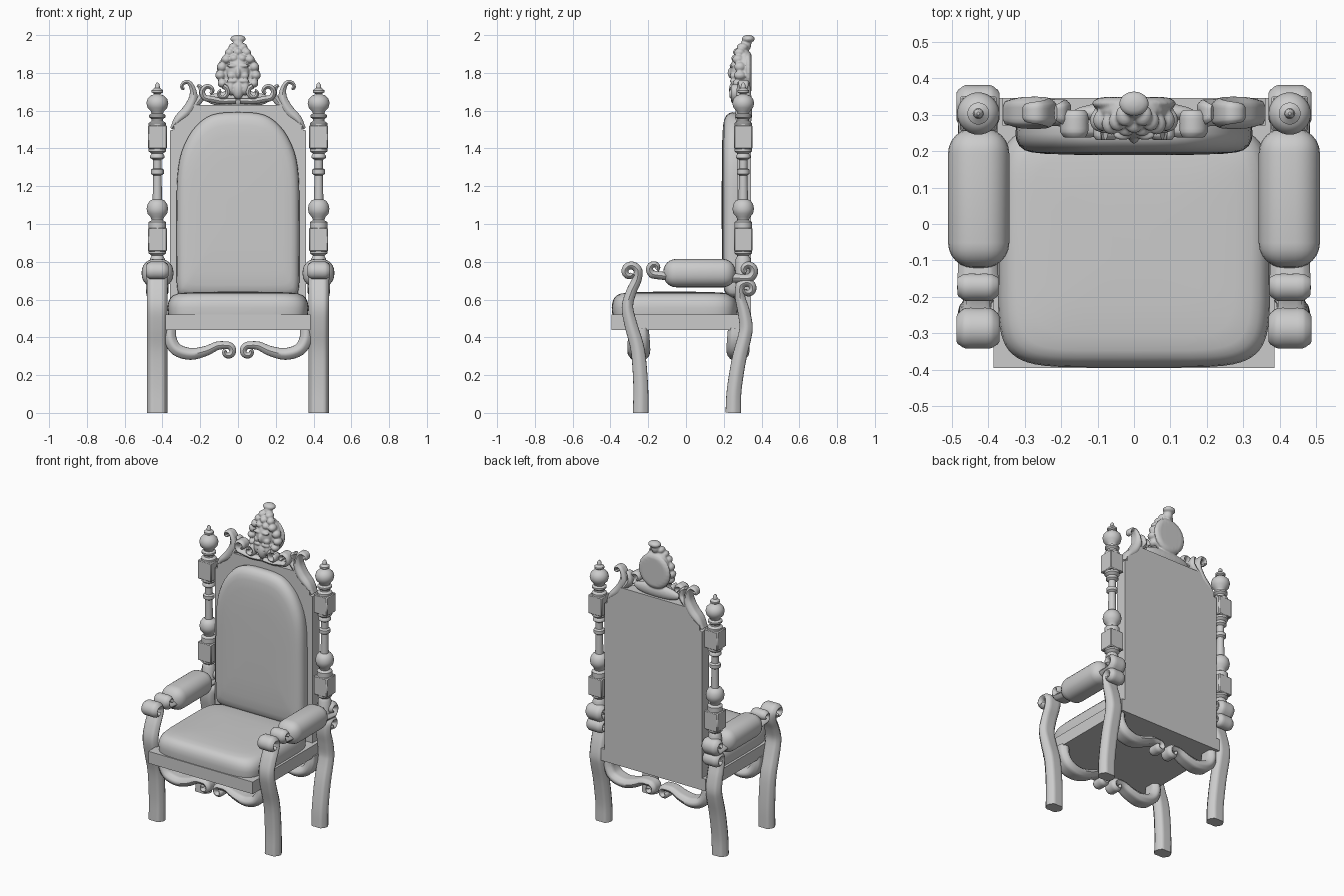
import bpy, bmesh
from math import sin, cos, pi, radians, copysign
from mathutils import Vector, Matrix


def finish(name, bm, mirror=False):
    bmesh.ops.recalc_face_normals(bm, faces=bm.faces)
    me = bpy.data.meshes.new(name)
    bm.to_mesh(me)
    bm.free()
    ob = bpy.data.objects.new(name, me)
    bpy.context.collection.objects.link(ob)
    if mirror:
        ob.modifiers.new("mirror", 'MIRROR').use_mirror_merge = False
    return ob


def loft(bm, rings, cap=True):
    """Skin a list of closed rings with quads and cap both ends."""
    rows = [[bm.verts.new(p) for p in r] for r in rings]
    n = len(rows[0])
    for a, b in zip(rows, rows[1:]):
        for i in range(n):
            bm.faces.new((a[i], a[(i + 1) % n], b[(i + 1) % n], b[i]))
    if cap:
        bm.faces.new(rows[0])
        bm.faces.new(rows[-1])


def smooth_path(pts, steps=4):
    """Catmull-Rom through tuples of any length."""
    p = [Vector(q) for q in pts]
    p = [p[0] * 2 - p[1]] + p + [p[-1] * 2 - p[-2]]
    out = []
    for a, b, c, d in zip(p, p[1:], p[2:], p[3:]):
        for k in range(steps):
            t = k / steps
            out.append(0.5 * (2 * b + (c - a) * t + (2 * a - 5 * b + 4 * c - d) * t * t
                              + (3 * b - a - 3 * c + d) * t ** 3))
    return out + [p[-2]]


def spiral(cu, cv, r0, r1, a0, a1, t0, t1, w, n=10):
    out = []
    for i in range(n + 1):
        k = i / n
        a, r = radians(a0 + (a1 - a0) * k), r0 + (r1 - r0) * k
        out.append((cu + r * cos(a), cv + r * sin(a), t0 + (t1 - t0) * k, w))
    return out


def sweep(name, pts, plane, off, flute=0.05, n=24):
    """Carved bar along a planar path of (u, v, half thickness, half width)."""
    path = smooth_path(pts)
    rings = []
    for i, q in enumerate(path):
        d = (path[min(i + 1, len(path) - 1)] - path[max(i - 1, 0)])
        nu, nv = Vector((-d[1], d[0])).normalized()
        ring = []
        for j in range(n):
            a = 2 * pi * j / n
            f = 1 + flute * cos(6 * a)
            s = f * copysign(abs(sin(a)) ** 0.75, sin(a)) * q[2]
            w = off + f * copysign(abs(cos(a)) ** 0.75, cos(a)) * q[3]
            u, v = q[0] + nu * s, q[1] + nv * s
            ring.append((u, w, v) if plane == 'xz' else (w, u, v))
        rings.append(ring)
    bm = bmesh.new()
    loft(bm, rings)
    return finish(name, bm, True)


def box(name, lo, hi, bevel=0, seg=1, mirror=False):
    lo, hi = Vector(lo), Vector(hi)
    bm = bmesh.new()
    bmesh.ops.create_cube(bm, size=1, matrix=Matrix.Translation((lo + hi) / 2) @ Matrix.Diagonal((*(hi - lo), 1)))
    if bevel:
        bmesh.ops.bevel(bm, geom=bm.edges[:], offset=bevel, segments=seg, profile=0.5, affect='EDGES')
    return finish(name, bm, mirror)


PILLOW = [(1, 0), (1.01, .3), (1, .52), (.975, .7), (.93, .84), (.87, .91), (.75, .96), (.5, .99), (.15, 1)]


def pillow(name, outline, place):
    """Domed upholstery from an outline centred on its own origin."""
    bm = bmesh.new()
    loft(bm, [[place(u * s, v * s, h) for u, v in outline] for s, h in PILLOW])
    return finish(name, bm)


# Seat frame and cushion
box("seat_frame", (-.385, -.395, .44), (.385, .345, .52))
sq = lambda c: copysign(abs(c) ** 0.33, c)
oval = [(sq(cos(2 * pi * i / 64)), sq(sin(2 * pi * i / 64))) for i in range(64)]
pillow("seat_cushion", oval, lambda u, v, h: (u * .37, -.06 + v * .33, .52 + h * .122))

# Back panel with stepped shoulders
half = [(.36, .52), (.36, 1.495), (.34, 1.5), (.34, 1.53), (.30, 1.555), (.265, 1.595), (.245, 1.63)]
outline = half + [(-x, z) for x, z in reversed(half)]
bm = bmesh.new()
loft(bm, [[(x, y, z) for x, z in outline] for y in (.27, .345)])
finish("back_panel", bm)

# Arched back cushion
arch = smooth_path([(0, .615), (.2, .615), (.29, .622), (.318, .66), (.322, .8), (.322, 1.05), (.318, 1.25),
                    (.295, 1.38), (.24, 1.49), (.165, 1.56), (.09, 1.583), (0, 1.587)], 3)
arch = [tuple(p) for p in arch]
arch += [(-x, z) for x, z in arch[-2:0:-1]]
pillow("back_cushion", [(x, z - 1.1) for x, z in arch], lambda u, v, h: (u, .272 - h * .083, 1.1 + v))

# Legs ending in scrolls
W = .052
sweep("front_leg", [(-.24, 0, .042, W), (-.24, .15, .04, W), (-.255, .33, .038, W), (-.29, .46, .035, W),
                    (-.31, .56, .031, W), (-.29, .64, .028, W), (-.262, .70, .026, W)]
      + spiral(-.295, .745, .042, .016, 0, 330, .024, .014, .056), 'yz', .428)
sweep("back_leg", [(.25, 0, .042, W), (.255, .12, .04, W), (.28, .28, .039, W), (.31, .4, .037, W),
                   (.318, .46, .036, W), (.305, .54, .033, W), (.287, .61, .028, W)]
      + spiral(.325, .655, .041, .014, 165, -180, .025, .014, .056), 'yz', .428)

# Arm rails with a scroll at each end, and padded tops
sweep("arm_rail", spiral(-.165, .765, .034, .012, 270, -40, .022, .012, .054)[::-1]
      + [(-.05, .72, .022, .05), (.1, .72, .024, .05), (.24, .715, .024, .05)]
      + spiral(.325, .755, .043, .014, 270, 600, .024, .014, .056), 'yz', .428)
box("arm_cushion", (.342, -.12, .665), (.51, .262, .815), .068, 6, True)

# Scrolled stretchers, front and rear
for name, y in (("front_stretcher", -.25), ("rear_stretcher", .275)):
    sweep(name, [(.36, .45, .034, .05), (.358, .39, .034, .055), (.325, .335, .034, .058), (.25, .312, .032, .055),
                 (.17, .328, .027, .05), (.11, .355, .023, .045)]
          + spiral(.055, .325, .034, .013, 75, 400, .021, .012, .045), 'xz', y)

# Turned back posts
profile = [(.004, 1.748), (.012, 1.738), (.014, 1.72), (.03, 1.708), (.03, 1.697), (.014, 1.687), (.035, 1.68),
           (.052, 1.663), (.058, 1.64), (.052, 1.615), (.034, 1.596), (.03, 1.585), (.044, 1.577), (.044, 1.566),
           (.03, 1.555), (.03, 1.545), (.046, 1.535), (.046, 1.4), (.046, 1.385), (.03, 1.372), (.038, 1.362),
           (.038, 1.35), (.023, 1.34), (.022, 1.295), (.034, 1.288), (.034, 1.266), (.022, 1.258), (.025, 1.13),
           (.04, 1.123), (.052, 1.105), (.057, 1.08), (.052, 1.055), (.036, 1.037), (.03, 1.02), (.046, 1.01),
           (.046, .86), (.046, .845), (.03, .832), (.04, .815), (.04, .68)]
bm = bmesh.new()
loft(bm, [[(.427 + r * cos(2 * pi * i / 32), .303 + r * sin(2 * pi * i / 32), z) for i in range(32)]
          for r, z in profile])
finish("back_post", bm, True)
for z in (.855, 1.398):
    box("post_block", (.377, .255, z), (.477, .351, z + .125), .005, 1, True)

# Carved crest: bearded mask with curls, fused into one surface
lumps = [(0, .31, 1.80, .10, .05, .13), (0, .33, 1.80, .115, .03, .115), (0, .305, 1.66, .17, .032, .045),
         (0, .275, 1.81, .06, .042, .075), (0, .24, 1.80, .014, .02, .03), (.03, .244, 1.838, .027, .014, .010),
         (.035, .253, 1.785, .022, .02, .02), (.028, .248, 1.757, .03, .016, .012), (0, .258, 1.71, .03, .03, .05),
         (.038, .265, 1.725, .024, .03, .042), (.062, .275, 1.872, .026, .03, .024), (.085, .285, 1.832, .027, .03, .026),
         (.094, .285, 1.787, .027, .032, .024), (.082, .28, 1.745, .026, .032, .024), (.022, .265, 1.878, .024, .025, .02),
         (.045, .283, 1.908, .024, .028, .022), (0, .275, 1.91, .024, .026, .022), (.024, .298, 1.936, .026, .03, .022),
         (0, .318, 1.95, .028, .028, .035), (0, .33, 1.98, .041, .034, .021)]
bm = bmesh.new()
for x, y, z, a, b, c in lumps:
    for s in ((1, -1) if x else (1,)):
        bmesh.ops.create_uvsphere(bm, u_segments=24, v_segments=14, radius=1,
                                  matrix=Matrix.Translation((x * s, y, z)) @ Matrix.Diagonal((a, b, c, 1)))
for v in bm.verts:
    if v.co.z < 1.93:
        v.co.y = min(v.co.y, .348)
crest = finish("crest_mask", bm)
re = crest.modifiers.new("fuse", 'REMESH')
re.mode, re.voxel_size, re.use_smooth_shade = 'VOXEL', .005, True
sm = crest.modifiers.new("soften", 'SMOOTH')
sm.iterations = 2

# Scrolls below the mask and leaf scrolls on the shoulders
sweep("crest_scroll", [(.01, 1.652, .014, .03), (.08, 1.65, .016, .034)]
      + spiral(.155, 1.702, .042, .014, 255, 600, .017, .009, .036), 'xz', .275)
sweep("beard_scroll", spiral(.085, 1.695, .036, .012, 100, 430, .014, .008, .03), 'xz', .262)
sweep("shoulder_leaf", [(.352, 1.505, .008, .03), (.315, 1.555, .024, .04), (.268, 1.60, .03, .042),
                        (.238, 1.66, .025, .04), (.24, 1.715, .016, .035), (.262, 1.75, .012, .03),
                        (.29, 1.745, .010, .026), (.298, 1.722, .008, .022), (.284, 1.715, .006, .018)],
      'xz', .305)
sweep("leaf_link", [(.25, 1.62, .02, .035), (.215, 1.645, .02, .035), (.19, 1.68, .018, .035),
                    (.197, 1.72, .013, .03), (.215, 1.735, .007, .02)], 'xz', .305)

# Smooth shading with crisp edges
for ob in bpy.context.collection.objects:
    ob.select_set(True)
    bpy.context.view_layer.objects.active = ob
bpy.ops.object.shade_smooth_by_angle(angle=radians(40))
